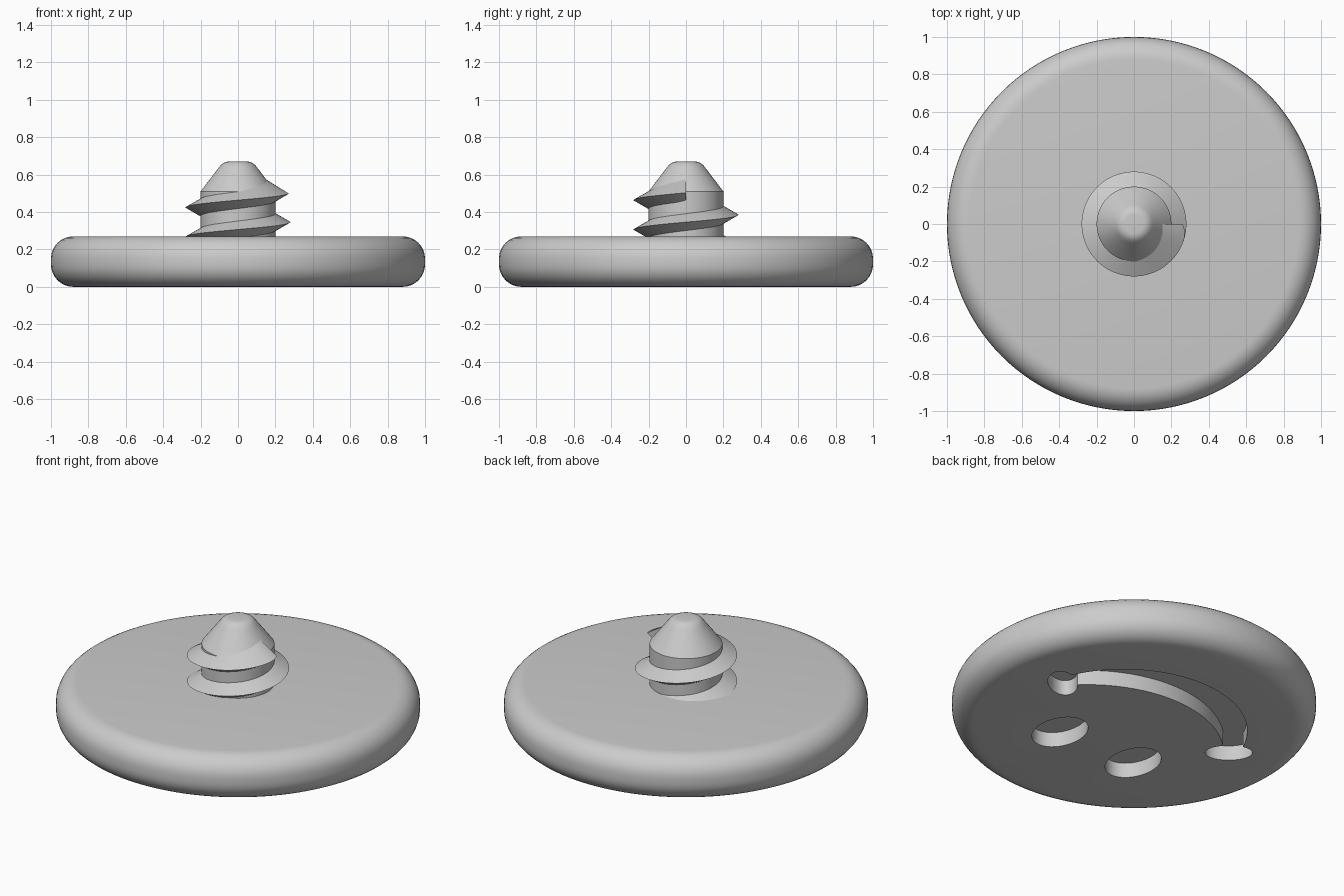
import bpy, bmesh
from math import cos, sin, pi, radians, atan2

cube = bpy.data.objects.get("Cube")
if cube:
    bpy.data.objects.remove(cube, do_unlink=True)

grey = bpy.data.materials.new("plain grey")
grey.use_nodes = True
grey.diffuse_color = (0.6, 0.6, 0.6, 1)
grey.node_tree.nodes["Principled BSDF"].inputs["Base Color"].default_value = (0.6, 0.6, 0.6, 1)


def finish(name, bm):
    bmesh.ops.recalc_face_normals(bm, faces=bm.faces)
    mesh = bpy.data.meshes.new(name)
    bm.to_mesh(mesh)
    bm.free()
    mesh.materials.append(grey)
    obj = bpy.data.objects.new(name, mesh)
    bpy.context.collection.objects.link(obj)
    return obj


def activate(obj):
    bpy.ops.object.select_all(action='DESELECT')
    obj.select_set(True)
    bpy.context.view_layer.objects.active = obj


def smooth(obj):
    activate(obj)
    bpy.ops.object.shade_smooth_by_angle(angle=radians(30))


def lathe(name, profile, steps=96):
    """Revolve (radius, z) points around the z axis."""
    bm = bmesh.new()
    verts = [bm.verts.new((r, 0, z)) for r, z in profile]
    edges = [bm.edges.new(pair) for pair in zip(verts, verts[1:])]
    bmesh.ops.spin(bm, geom=verts + edges, cent=(0, 0, 0), axis=(0, 0, 1),
                   angle=2 * pi, steps=steps)
    bmesh.ops.remove_doubles(bm, verts=bm.verts, dist=1e-5)
    return finish(name, bm)


def fillet(cx, cz, r, start, end, n=8):
    return [(cx + r * cos(radians(start + (end - start) * i / n)),
             cz + r * sin(radians(start + (end - start) * i / n))) for i in range(n + 1)]


def prism(name, outline, depth):
    """Cutter rising from just below the base to the given depth."""
    bm = bmesh.new()
    face = bm.faces.new([bm.verts.new((x, y, -0.05)) for x, y in outline])
    top = bmesh.ops.extrude_face_region(bm, geom=[face])["geom"]
    bmesh.ops.translate(bm, vec=(0, 0, depth + 0.05),
                        verts=[v for v in top if isinstance(v, bmesh.types.BMVert)])
    return finish(name, bm)


def ellipse(cx, cy, a, b, tilt=0, n=48):
    c, s = cos(tilt), sin(tilt)
    ring = [(a * cos(2 * pi * i / n), b * sin(2 * pi * i / n)) for i in range(n)]
    return [(cx + u * c - v * s, cy + u * s + v * c) for u, v in ring]


def arc(cy, r, x_end, n=40):
    """Arc bulging towards +y, from +x_end to -x_end."""
    half = atan2(x_end, (r * r - x_end * x_end) ** 0.5)
    return [(r * sin(half - 2 * half * i / n), cy + r * cos(half - 2 * half * i / n))
            for i in range(n + 1)]


# Round disc with soft rim
RIM, TOP = 0.12, 0.27
disc = lathe("disc", [(0, 0)] + fillet(1 - RIM, RIM, RIM, -90, 0)
             + fillet(1 - RIM, TOP - RIM, RIM, 0, 90) + [(0, TOP)], 128)

# Smiling face sunk into the underside
DEPTH = 0.09
cutters = [prism("smile_cutter", arc(-0.09, 0.68, 0.625) + arc(-0.40, 0.75, 0.53)[::-1], DEPTH)]
for side in (1, -1):
    cutters.append(prism("eye_cutter", ellipse(side * 0.262, -0.32, 0.134, 0.18), DEPTH))
    cutters.append(prism("cheek_cutter", ellipse(side * 0.595, 0.10, 0.13, 0.08,
                                                 side * radians(40)), DEPTH))
activate(disc)
for cutter in cutters:
    cutter.hide_render = True
    mod = disc.modifiers.new("recess", 'BOOLEAN')
    mod.operation = 'DIFFERENCE'
    mod.solver = 'EXACT'
    mod.object = cutter
    bpy.ops.object.modifier_apply(modifier=mod.name)
for cutter in cutters:
    bpy.data.objects.remove(cutter, do_unlink=True)
smooth(disc)

# Screw core with conical tip
core = lathe("screw_core", [(0, 0.2), (0.2, 0.2), (0.2, 0.51), (0.104, 0.636), (0.093, 0.65),
                            (0.08, 0.661), (0.065, 0.668), (0.05, 0.67), (0, 0.67)])
smooth(core)

# Right-handed V thread, ending at +x
PITCH, END_Z, TURNS, STEPS = 0.157, 0.503, 2, 96
bm = bmesh.new()
rings = []
for i in range(TURNS * STEPS + 1):
    left = TURNS * STEPS - i
    angle = -2 * pi * left / STEPS
    z = END_Z - PITCH * left / STEPS
    crest = 0.28 - 0.02 * max(0, 1 - left / 5) ** 2
    rings.append([bm.verts.new((r * cos(angle), r * sin(angle), z + dz))
                  for r, dz in ((0.12, -0.09), (crest, 0), (0.12, 0.09))])
for a, b in zip(rings, rings[1:]):
    for k in range(3):
        m = (k + 1) % 3
        bm.faces.new((a[k], a[m], b[m], b[k]))
bm.faces.new(rings[0])
bm.faces.new(rings[-1])
smooth(finish("screw_thread", bm))
bpy.ops.object.select_all(action='DESELECT')
